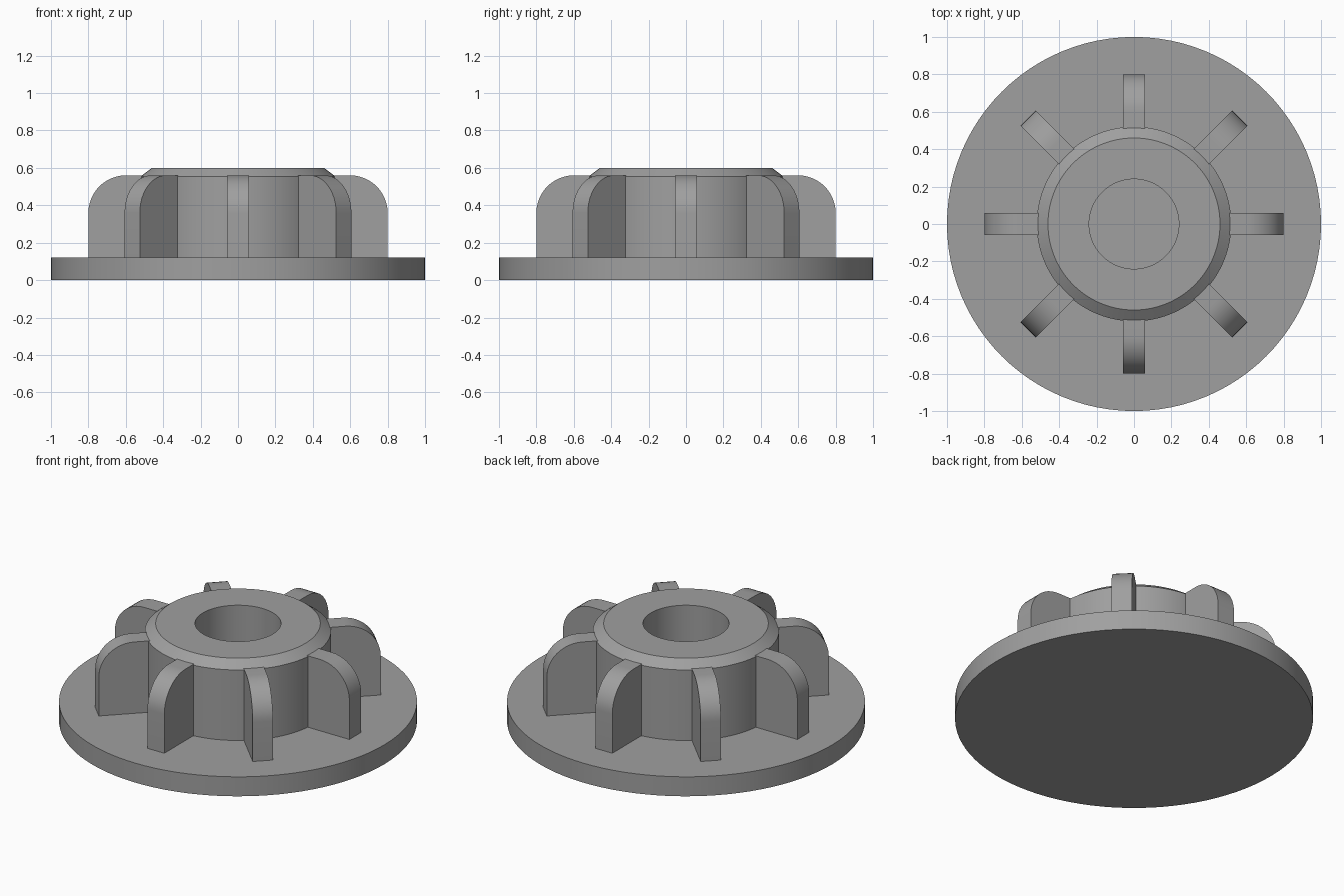
import bpy
import bmesh
from math import cos, sin, pi, radians

cube = bpy.data.objects.get("Cube")
if cube:
    bpy.data.objects.remove(cube, do_unlink=True)

GREY = (0.35, 0.35, 0.35, 1)
grey = bpy.data.materials.new("plain grey")
grey.use_nodes = True
grey.diffuse_color = GREY
grey.node_tree.nodes["Principled BSDF"].inputs["Base Color"].default_value = GREY


def finish(name, bm):
    """Turn a bmesh into a grey object, smooth with sharp edges kept."""
    bmesh.ops.remove_doubles(bm, verts=bm.verts, dist=1e-5)
    bmesh.ops.recalc_face_normals(bm, faces=bm.faces)
    mesh = bpy.data.meshes.new(name)
    bm.to_mesh(mesh)
    bm.free()
    mesh.materials.append(grey)
    obj = bpy.data.objects.new(name, mesh)
    bpy.context.collection.objects.link(obj)
    bpy.ops.object.select_all(action='DESELECT')
    obj.select_set(True)
    bpy.context.view_layer.objects.active = obj
    bpy.ops.object.shade_smooth_by_angle(angle=radians(25))
    return obj


def lathe(name, profile, closed=False, steps=96):
    """Spin a radius/height profile around the z axis."""
    bm = bmesh.new()
    verts = [bm.verts.new((r, 0, z)) for r, z in profile]
    edges = [bm.edges.new(pair) for pair in zip(verts, verts[1:])]
    if closed:
        edges.append(bm.edges.new((verts[-1], verts[0])))
    bmesh.ops.spin(bm, geom=verts + edges, cent=(0, 0, 0), axis=(0, 0, 1),
                   angle=2 * pi, steps=steps, use_merge=True)
    return finish(name, bm)


BASE_TOP, RIB_TOP, HUB_TOP = 0.12, 0.56, 0.6
HUB_R, RIB_R, HOLE_R = 0.52, 0.8, 0.24

# Round base plate
lathe("base_plate", [(0, 0), (1, 0), (1, BASE_TOP), (0, BASE_TOP)])

# Hub with chamfered rim and central bore
sunk = BASE_TOP - 0.01
lathe("hub", [(HOLE_R, sunk), (HUB_R, sunk), (HUB_R, 0.555),
              (0.46, HUB_TOP), (HOLE_R, HUB_TOP)], closed=True)

# Radial ribs with rounded outer shoulders
ROUND, HALF = 0.2, 0.0575
outline = [(0.42, sunk), (RIB_R, sunk)]
for i in range(13):
    a = i / 12 * pi / 2
    outline.append((RIB_R - ROUND + ROUND * cos(a), RIB_TOP - ROUND + ROUND * sin(a)))
outline.append((0.42, RIB_TOP))
for k in range(8):
    bm = bmesh.new()
    side = bm.faces.new([bm.verts.new((x, -HALF, z)) for x, z in outline])
    grown = bmesh.ops.extrude_face_region(bm, geom=[side], use_keep_orig=True)
    moved = [v for v in grown["geom"] if isinstance(v, bmesh.types.BMVert)]
    bmesh.ops.translate(bm, verts=moved, vec=(0, 2 * HALF, 0))
    rib = finish(f"rib_{k + 1}", bm)
    rib.rotation_euler.z = k * pi / 4
